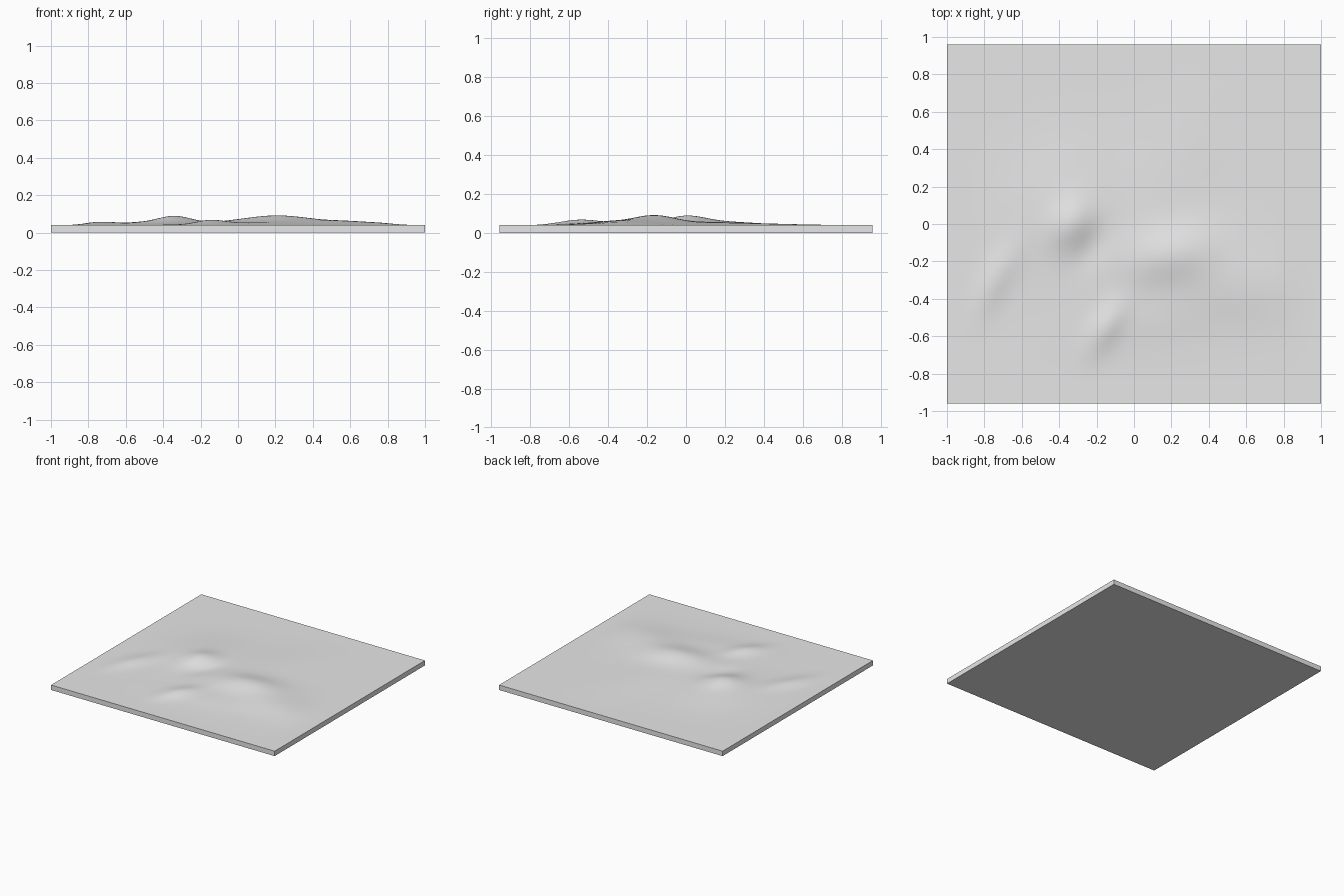
import bpy, bmesh, math

cube = bpy.data.objects.get("Cube")
if cube:
    bpy.data.objects.remove(cube, do_unlink=True)

HALF_X, HALF_Y, BASE = 1.0, 0.96, 0.04

# Hills: height, centre x, centre y, spread along, spread across, angle
HILLS = [
    (0.015, 0.0, -0.1, 0.45, 0.28, -20),      # broad rise
    (0.032, -0.34, 0.0, 0.10, 0.08, 60),      # west peak
    (0.012, -0.42, 0.16, 0.22, 0.16, 50),     # west shoulder
    (-0.010, -0.22, -0.12, 0.10, 0.06, 60),   # hollow below west peak
    (0.020, -0.15, -0.55, 0.11, 0.055, 60),   # south peak
    (0.030, 0.2, -0.16, 0.17, 0.10, 15),      # east peak
    (0.019, 0.5, -0.3, 0.25, 0.14, -15),      # east ridge
    (0.016, -0.74, -0.29, 0.15, 0.06, 60),    # southwest knoll
    (0.008, 0.18, 0.3, 0.28, 0.18, 60),       # north tail
    (0.007, 0.05, -0.52, 0.25, 0.10, 10),     # south apron
]


def hill(x, y, h, cx, cy, along, across, angle):
    a = math.radians(angle)
    u = (x - cx) * math.cos(a) + (y - cy) * math.sin(a)
    v = (y - cy) * math.cos(a) - (x - cx) * math.sin(a)
    return h * math.exp(-0.5 * ((u / along) ** 2 + (v / across) ** 2))


def height(x, y):
    # Fade the relief to a level rim
    t = min(1, max(0, min(HALF_X - abs(x), HALF_Y - abs(y)) / 0.25))
    fade = t * t * (3 - 2 * t)
    return BASE + fade * max(0, sum(hill(x, y, *p) for p in HILLS) - 0.0005)


# Ground surface
bm = bmesh.new()
bmesh.ops.create_grid(bm, x_segments=120, y_segments=116, size=1)
for v in bm.verts:
    v.co.y *= HALF_Y
    v.co.z = height(v.co.x, v.co.y)

# Side walls and flat underside
rim = [e for e in bm.edges if e.is_boundary]
skirt = bmesh.ops.extrude_edge_only(bm, edges=rim)["geom"]
for v in skirt:
    if isinstance(v, bmesh.types.BMVert):
        v.co.z = 0
bottom = [e for e in bm.edges if e.is_boundary]
bmesh.ops.contextual_create(bm, geom=bottom)
bmesh.ops.recalc_face_normals(bm, faces=bm.faces)

mesh = bpy.data.meshes.new("terrain_slab")
bm.to_mesh(mesh)
bm.free()
slab = bpy.data.objects.new("terrain_slab", mesh)
bpy.context.collection.objects.link(slab)

# Plain grey material
grey = bpy.data.materials.new("light_grey")
grey.use_nodes = True
colour = (0.8, 0.8, 0.8, 1)
grey.diffuse_color = colour
grey.node_tree.nodes["Principled BSDF"].inputs["Base Color"].default_value = colour
mesh.materials.append(grey)

# Smooth relief with crisp slab edges
bpy.ops.object.select_all(action="DESELECT")
slab.select_set(True)
bpy.context.view_layer.objects.active = slab
bpy.ops.object.shade_smooth_by_angle(angle=math.radians(40))
